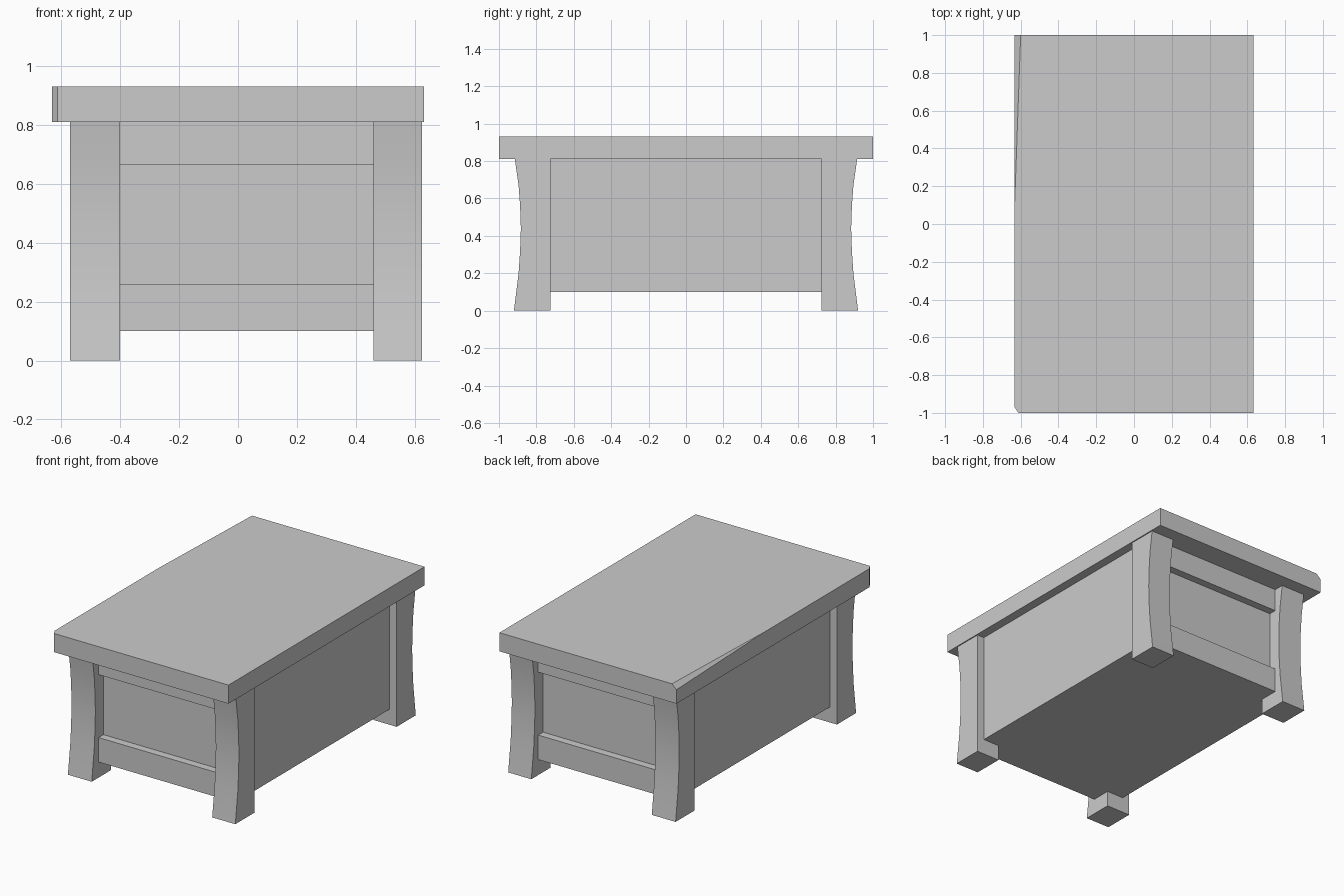
import bpy
import bmesh

cube = bpy.data.objects.get("Cube")
if cube:
    bpy.data.objects.remove(cube, do_unlink=True)

grey = bpy.data.materials.new("plain_grey")
grey.use_nodes = True
COLOUR = (0.6, 0.6, 0.6, 1)
grey.diffuse_color = COLOUR
grey.node_tree.nodes["Principled BSDF"].inputs["Base Color"].default_value = COLOUR


def prism(name, outline, offset):
    """Closed solid swept from an outline of points along an offset."""
    bm = bmesh.new()
    face = bm.faces.new([bm.verts.new(p) for p in outline])
    swept = bmesh.ops.extrude_face_region(bm, geom=[face], use_keep_orig=True)
    verts = [g for g in swept["geom"] if isinstance(g, bmesh.types.BMVert)]
    bmesh.ops.translate(bm, verts=verts, vec=offset)
    bmesh.ops.recalc_face_normals(bm, faces=bm.faces)
    mesh = bpy.data.meshes.new(name)
    bm.to_mesh(mesh)
    bm.free()
    mesh.materials.append(grey)
    obj = bpy.data.objects.new(name, mesh)
    bpy.context.collection.objects.link(obj)
    return obj


def box(name, x0, x1, y0, y1, z0, z1):
    outline = [(x0, y0, z0), (x1, y0, z0), (x1, y1, z0), (x0, y1, z0)]
    return prism(name, outline, (0, 0, z1 - z0))


TOP, UNDER, FLOOR = 0.93, 0.81, 0.10
LEG_X = {"right": (-0.57, -0.40), "left": (0.46, 0.625)}

# Table top with one clipped front corner
top = prism("table_top",
            [(-0.612, -1, UNDER), (0.632, -1, UNDER), (0.632, 1, UNDER),
             (-0.632, 1, UNDER), (-0.632, -0.97, UNDER)],
            (0, 0, TOP - UNDER))

# Worn back corner: a shallow sloping sliver
bm = bmesh.new()
bm.from_mesh(top.data)
upper = [v for v in bm.verts if v.co.z > TOP - 0.01]
corner = next(v for v in upper if v.co.x < 0 and v.co.y > 0.9)
back = next(v for v in upper if v.co.x > 0 and v.co.y > 0.9)
side = next(v for v in upper if v.co.x < -0.63 and v.co.y < 0)
cuts = []
for other, goal, axis in ((back, -0.60, 0), (side, 0.1, 1)):
    edge = bm.edges.get((corner, other))
    factor = (goal - corner.co[axis]) / (other.co[axis] - corner.co[axis])
    cuts.append(bmesh.utils.edge_split(edge, corner, factor)[1])
bmesh.ops.connect_verts(bm, verts=cuts)
corner.co.z -= 0.03
bm.to_mesh(top.data)
bm.free()

# Cabinet body: long sides and recessed end panels
box("cabinet_body", -0.52, 0.575, -0.80, 0.80, FLOOR, UNDER)

# Curved legs and end rails, mirrored front to back
LEG_CURVE = [(0.92, 0), (0.895, 0.2), (0.887, 0.32), (0.883, 0.44),
             (0.887, 0.56), (0.895, 0.67), (0.915, UNDER)]
for end, s in (("front", -1), ("back", 1)):
    for hand, (x0, x1) in LEG_X.items():
        profile = [(0.725, 0)] + LEG_CURVE + [(0.725, UNDER)]
        leg = prism(f"{end}_{hand}_leg", [(x0, s * y, z) for y, z in profile],
                    (x1 - x0, 0, 0))
        bpy.ops.object.select_all(action="DESELECT")
        leg.select_set(True)
        bpy.context.view_layer.objects.active = leg
        bpy.ops.object.shade_smooth_by_angle()
    y0, y1 = sorted((s * 0.79, s * 0.85))
    box(f"{end}_lower_rail", -0.41, 0.47, y0, y1, FLOOR, 0.258)
    box(f"{end}_upper_rail", -0.41, 0.47, y0, y1, 0.664, UNDER)
